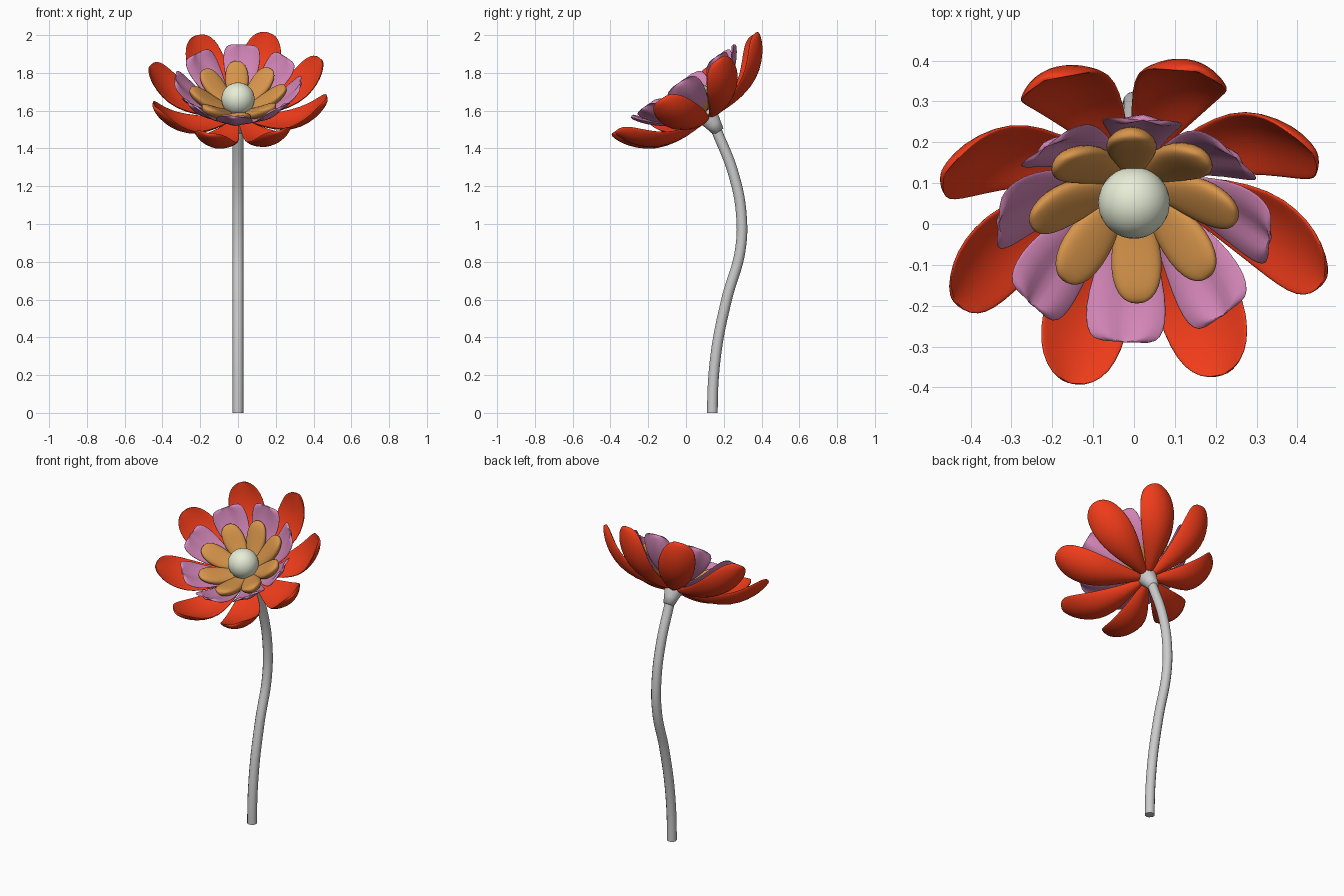
import bpy, bmesh, math
from mathutils import Matrix, Vector

if "Cube" in bpy.data.objects:
    bpy.data.objects.remove(bpy.data.objects["Cube"])

TILT = math.radians(35)
HEAD = Matrix.Translation((0, 0.13, 1.55)) @ Matrix.Rotation(TILT, 4, 'X')


def material(name, rgb):
    m = bpy.data.materials.new(name)
    m.diffuse_color = (*rgb, 1)
    m.use_nodes = True
    m.node_tree.nodes["Principled BSDF"].inputs["Base Color"].default_value = m.diffuse_color
    return m


def finish(name, bm, mat=None):
    bmesh.ops.recalc_face_normals(bm, faces=bm.faces)
    me = bpy.data.meshes.new(name)
    bm.to_mesh(me)
    bm.free()
    me.polygons.foreach_set("use_smooth", [True] * len(me.polygons))
    if mat:
        me.materials.append(mat)
    return me


def place(name, me, matrix, subdiv=0):
    ob = bpy.data.objects.new(name, me)
    bpy.context.collection.objects.link(ob)
    ob.matrix_world = matrix
    if subdiv:
        ob.modifiers.new("smooth", 'SUBSURF').levels = subdiv
        ob.modifiers["smooth"].render_levels = subdiv
    return ob


def petal_mesh(name, stations, mat, cup, wave=0, n=16):
    """Loft of lens sections; stations = (radius, height, half width, half thickness)."""
    bm = bmesh.new()
    rings = []
    for i, (r, h, w, t) in enumerate(stations):
        a, b = stations[max(i - 1, 0)], stations[min(i + 1, len(stations) - 1)]
        d = Vector((b[0] - a[0], 0, b[1] - a[1])).normalized()
        up = Vector((-d.z, 0, d.x))
        f = i / (len(stations) - 1)
        ring = []
        for k in range(n):
            ang = 2 * math.pi * k / n
            u = math.cos(ang)
            v = (math.sin(ang) * t + cup * u * u * (w / 0.1)
                 + wave * f * math.cos(2 * math.pi * u))
            ring.append(bm.verts.new(Vector((r, u * w, h)) + up * v))
        rings.append(ring)
    for p, q in zip(rings, rings[1:]):
        for k in range(n):
            bm.faces.new((p[k], p[(k + 1) % n], q[(k + 1) % n], q[k]))
    bm.faces.new(rings[0])
    bm.faces.new(rings[-1])
    return finish(name, bm, mat)


def whorl(name, me, start, count=8):
    for i in range(count):
        turn = Matrix.Rotation(math.radians(start + i * 360 / count), 4, 'Z')
        place(f"{name}_{i + 1}", me, HEAD @ turn, 1)


# Outer red petals: broad, cupped
outer = petal_mesh("outer_petal", [
    (0.02, 0.02, 0.018, 0.012), (0.11, 0.015, 0.042, 0.016),
    (0.22, 0.02, 0.082, 0.018), (0.33, 0.05, 0.108, 0.018),
    (0.41, 0.11, 0.112, 0.017), (0.46, 0.17, 0.100, 0.015),
    (0.485, 0.215, 0.075, 0.011), (0.497, 0.24, 0.035, 0.006)],
    material("red", (0.87, 0.045, 0.01)), 0.035)
whorl("outer_petal", outer, -90 + 22.5 + 4)

# Middle pink petals: thin, wavy, blunt ended
middle = petal_mesh("middle_petal", [
    (0.03, 0.05, 0.02, 0.009), (0.11, 0.07, 0.045, 0.010),
    (0.19, 0.105, 0.075, 0.010), (0.26, 0.16, 0.098, 0.010),
    (0.305, 0.21, 0.102, 0.009), (0.327, 0.243, 0.090, 0.007),
    (0.335, 0.257, 0.065, 0.004)],
    material("pink", (0.66, 0.24, 0.48)), 0.016, -0.012)
whorl("middle_petal", middle, -94)

# Inner orange petals: plump
inner = petal_mesh("inner_petal", [
    (0.03, 0.06, 0.02, 0.012), (0.08, 0.075, 0.040, 0.026),
    (0.14, 0.105, 0.060, 0.033), (0.19, 0.142, 0.066, 0.033),
    (0.228, 0.178, 0.056, 0.027), (0.247, 0.198, 0.036, 0.016),
    (0.253, 0.205, 0.014, 0.006)],
    material("orange", (0.68, 0.30, 0.07)), 0.018)
whorl("inner_petal", inner, -88)

# Cream centre ball
bm = bmesh.new()
bmesh.ops.create_uvsphere(bm, u_segments=32, v_segments=16, radius=0.088)
place("flower_centre", finish("flower_centre", bm, material("cream", (0.80, 0.85, 0.68))),
      HEAD @ Matrix.Translation((0, 0, 0.136)))

# Flared receptacle under the petals
bm = bmesh.new()
profile = [(0.0, -0.075), (0.031, -0.075), (0.042, -0.03), (0.056, 0.02), (0.05, 0.07), (0.0, 0.08)]
pv = [bm.verts.new((r, 0, z)) for r, z in profile]
edges = [bm.edges.new(e) for e in zip(pv, pv[1:])]
bmesh.ops.spin(bm, geom=pv + edges, axis=(0, 0, 1), cent=(0, 0, 0), angle=2 * math.pi, steps=24)
bmesh.ops.remove_doubles(bm, verts=bm.verts, dist=0.0005)
place("receptacle", finish("receptacle", bm), HEAD)

# Curved stem
cu = bpy.data.curves.new("stem", 'CURVE')
cu.dimensions = '3D'
cu.bevel_depth = 0.028
cu.bevel_resolution = 4
cu.use_fill_caps = True
path = [(0.14, 0), (0.157, 0.3), (0.215, 0.6), (0.287, 0.86), (0.293, 1.05), (0.25, 1.27), (0.16, 1.5)]
sp = cu.splines.new('BEZIER')
sp.bezier_points.add(len(path) - 1)
for p, (y, z) in zip(sp.bezier_points, path):
    p.co = (0, y, z)
    p.handle_left_type = p.handle_right_type = 'AUTO'
p = sp.bezier_points[0]
p.handle_left_type = p.handle_right_type = 'FREE'
p.handle_left, p.handle_right = (0, 0.14, -0.1), (0, 0.14, 0.1)
stem = bpy.data.objects.new("stem", cu)
bpy.context.collection.objects.link(stem)
